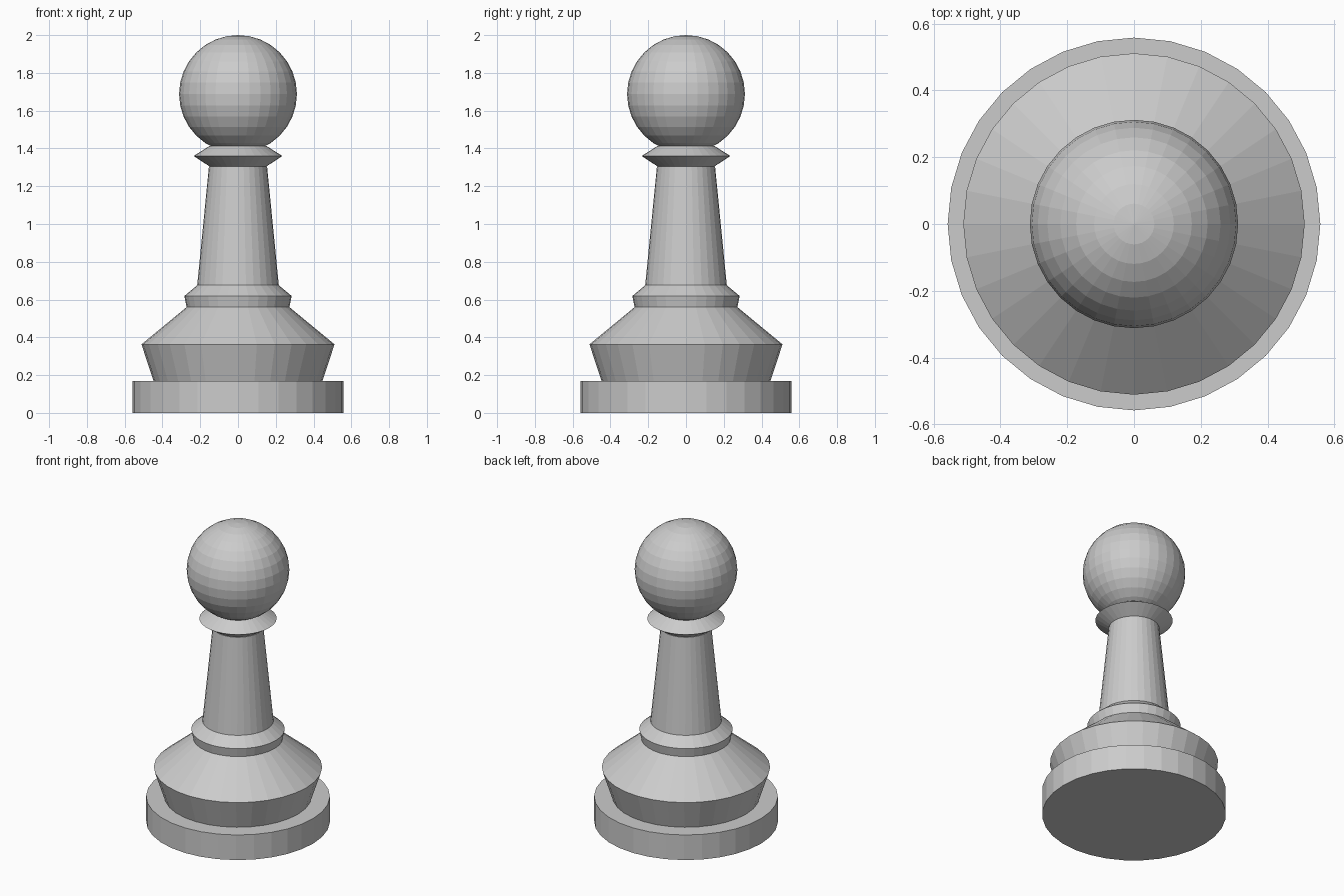
import bpy, bmesh
from math import cos, sin, tau

if "Cube" in bpy.data.objects:
    bpy.data.objects.remove(bpy.data.objects["Cube"])

SIDES = 32


def lathe(name, profile):
    """Closed solid from (radius, z) points listed from bottom to top."""
    bm = bmesh.new()
    rings = [[bm.verts.new((r * cos(tau * i / SIDES), r * sin(tau * i / SIDES), z))
              for i in range(SIDES)] for r, z in profile]
    for low, high in zip(rings, rings[1:]):
        for i in range(SIDES):
            j = (i + 1) % SIDES
            bm.faces.new((low[i], low[j], high[j], high[i]))
    bm.faces.new(rings[0][::-1])
    bm.faces.new(rings[-1])
    mesh = bpy.data.meshes.new(name)
    bm.to_mesh(mesh)
    bm.free()
    obj = bpy.data.objects.new(name, mesh)
    bpy.context.collection.objects.link(obj)


# Stacked turned parts
lathe("base_disc", [(0.558, 0), (0.558, 0.168)])
lathe("flared_foot", [(0.447, 0.168), (0.511, 0.363), (0.272, 0.56)])
lathe("lower_ring", [(0.272, 0.56), (0.284, 0.619), (0.216, 0.676)])
lathe("stem", [(0.216, 0.676), (0.154, 1.304)])
lathe("neck_collar", [(0.149, 1.304), (0.235, 1.36), (0.149, 1.414)])

# Ball on top
bpy.ops.mesh.primitive_uv_sphere_add(segments=SIDES, ring_count=16,
                                     radius=0.312, location=(0, 0, 1.688))
bpy.context.object.name = "head_ball"
